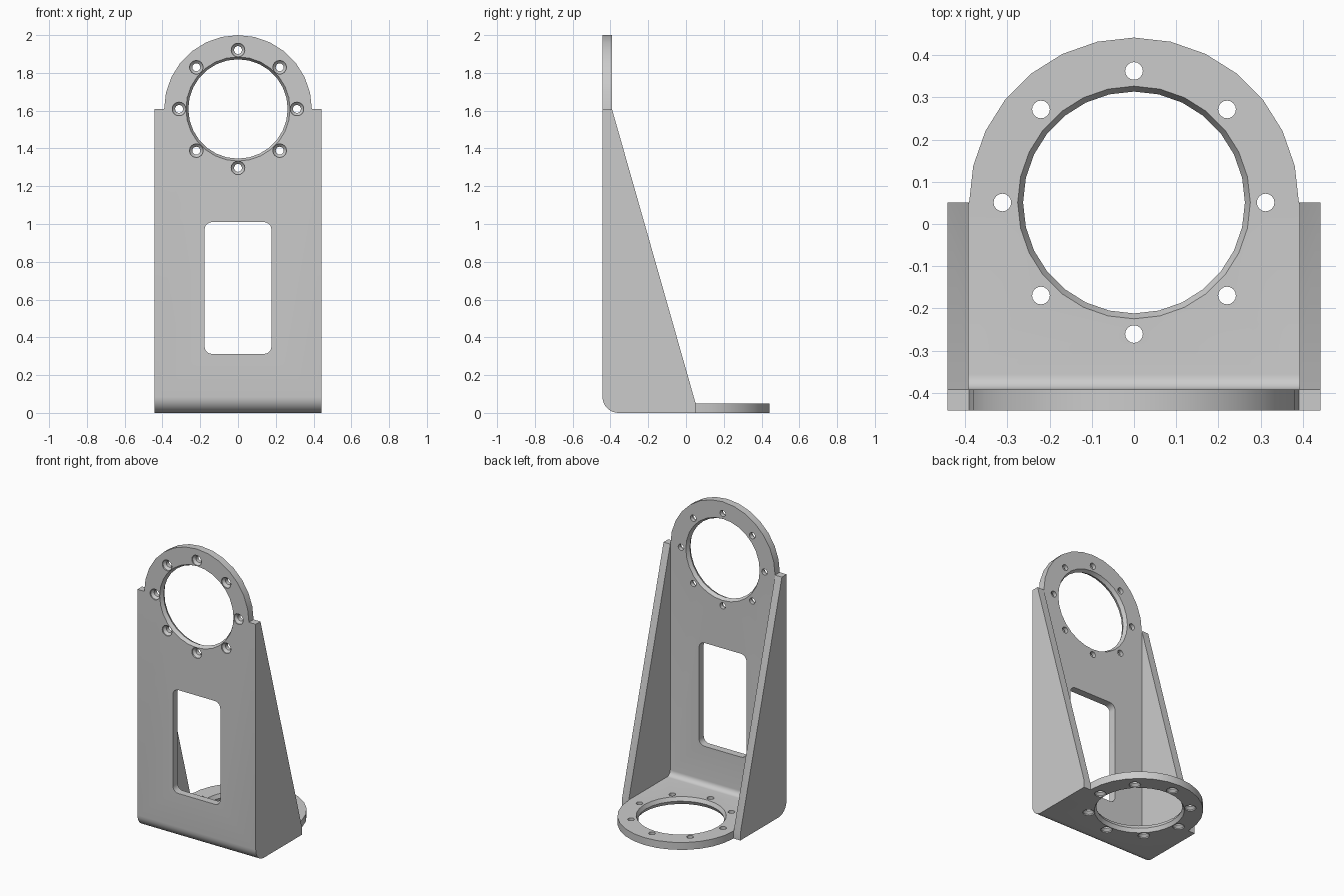
import bpy, bmesh
from math import pi, sin, cos, radians
from mathutils import Matrix, Vector

if "Cube" in bpy.data.objects:
    bpy.data.objects.remove(bpy.data.objects["Cube"], do_unlink=True)

HALF = 0.442          # half width and half depth
T = 0.05              # sheet thickness
R = 0.391             # flange radius
CY = HALF - R         # base flange centre (y)
CZ = 2 - R            # upright flange centre (z)
INNER = HALF - T
SEGS = 28

grey = bpy.data.materials.new("plain grey metal")
grey.use_nodes = True
colour = (0.6, 0.6, 0.6, 1)
grey.diffuse_color = colour
grey.node_tree.nodes["Principled BSDF"].inputs["Base Color"].default_value = colour


def finish(bm, name):
    bmesh.ops.recalc_face_normals(bm, faces=bm.faces)
    mesh = bpy.data.meshes.new(name)
    bm.to_mesh(mesh)
    bm.free()
    mesh.materials.append(grey)
    ob = bpy.data.objects.new(name, mesh)
    bpy.context.collection.objects.link(ob)
    return ob


def prism(name, points, offset):
    """Extrude a closed outline of 3D points along offset."""
    bm = bmesh.new()
    face = bm.faces.new([bm.verts.new(p) for p in points])
    out = bmesh.ops.extrude_face_region(bm, geom=[face])
    verts = [v for v in out["geom"] if isinstance(v, bmesh.types.BMVert)]
    bmesh.ops.translate(bm, verts=verts, vec=offset)
    return finish(bm, name)


def arc(cx, cy, r, start, end, n):
    return [(cx + r * cos(radians(start + (end - start) * i / n)),
             cy + r * sin(radians(start + (end - start) * i / n))) for i in range(n + 1)]


def lathe(name, profile, matrix, segs):
    """Closed turned solid from (radius, height) pairs."""
    bm = bmesh.new()
    rings = [[bm.verts.new(matrix @ Vector((r * cos(2 * pi * i / segs), r * sin(2 * pi * i / segs), h)))
              for i in range(segs)] for r, h in profile]
    for a, b in zip(rings, rings[1:]):
        for i in range(segs):
            j = (i + 1) % segs
            bm.faces.new((a[i], a[j], b[j], b[i]))
    bm.faces.new(rings[0])
    bm.faces.new(rings[-1])
    return finish(bm, name)


def boolean(target, tool, operation):
    mod = target.modifiers.new(operation.lower(), "BOOLEAN")
    mod.operation = operation
    mod.solver = "EXACT"
    mod.object = tool
    bpy.context.view_layer.objects.active = target
    bpy.ops.object.modifier_apply(modifier=mod.name)
    bpy.data.objects.remove(tool, do_unlink=True)


# Side silhouette with the rounded bend, full width
bend = 0.085
side = arc(bend - HALF, bend, bend, 180, 270, 8)
side += [(CY, 0), (CY, T), (-INNER, CZ), (-HALF, CZ)]
bracket = prism("mounting_bracket", [(-HALF, y, z) for y, z in side], (2 * HALF, 0, 0))

# Hollow between the two gussets, with a filleted inner corner
fillet = bend - T
hollow = arc(fillet - INNER, T + fillet, fillet, 180, 270, 8) + [(1, T), (1, 3), (-INNER, 3)]
boolean(bracket, prism("hollow", [(-INNER, y, z) for y, z in hollow], (2 * INNER, 0, 0)), "DIFFERENCE")

# Half-round flange ends, sunk slightly into the plates
half = arc(0, 0, R, 0, 180, SEGS // 2) + [(-R, -0.02), (R, -0.02)]
boolean(bracket, prism("upright_end", [(x, -HALF, CZ + v) for x, v in half], (0, T, 0)), "UNION")
boolean(bracket, prism("base_end", [(x, CY + v, 0) for x, v in half], (0, 0, T)), "UNION")

# Large bores and countersunk bolt holes in both flanges, from the outer face inwards
bore = [(0.281, -0.01), (0.263, T / 2), (0.281, T + 0.01)]
bolt = [(0.046, -0.01), (0.036, 0), (0.036, 0.008), (0.021, 0.023), (0.021, T + 0.02)]
frames = [Matrix.Translation((0, CY, 0)),
          Matrix.Translation((0, -HALF, CZ)) @ Matrix.Rotation(-pi / 2, 4, "X")]
for frame in frames:
    boolean(bracket, lathe("bore", bore, frame, SEGS), "DIFFERENCE")
    for k in range(8):
        a = k * pi / 4
        place = frame @ Matrix.Translation((0.312 * cos(a), 0.312 * sin(a), 0))
        boolean(bracket, lathe("bolt_hole", bolt, place, 16), "DIFFERENCE")

# Rounded window in the upright
w, low, high, r = 0.177, 0.312, 1.01, 0.04
outline = []
for i, (x, z) in enumerate([(w - r, high - r), (r - w, high - r), (r - w, low + r), (w - r, low + r)]):
    outline += arc(x, z, r, 90 * i, 90 * i + 90, 5)
boolean(bracket, prism("window", [(x, -HALF - 0.1, z) for x, z in outline], (0, 0.2, 0)), "DIFFERENCE")

bpy.ops.object.select_all(action="DESELECT")
bracket.select_set(True)
bpy.context.view_layer.objects.active = bracket
bpy.ops.object.shade_smooth_by_angle(angle=radians(25))
